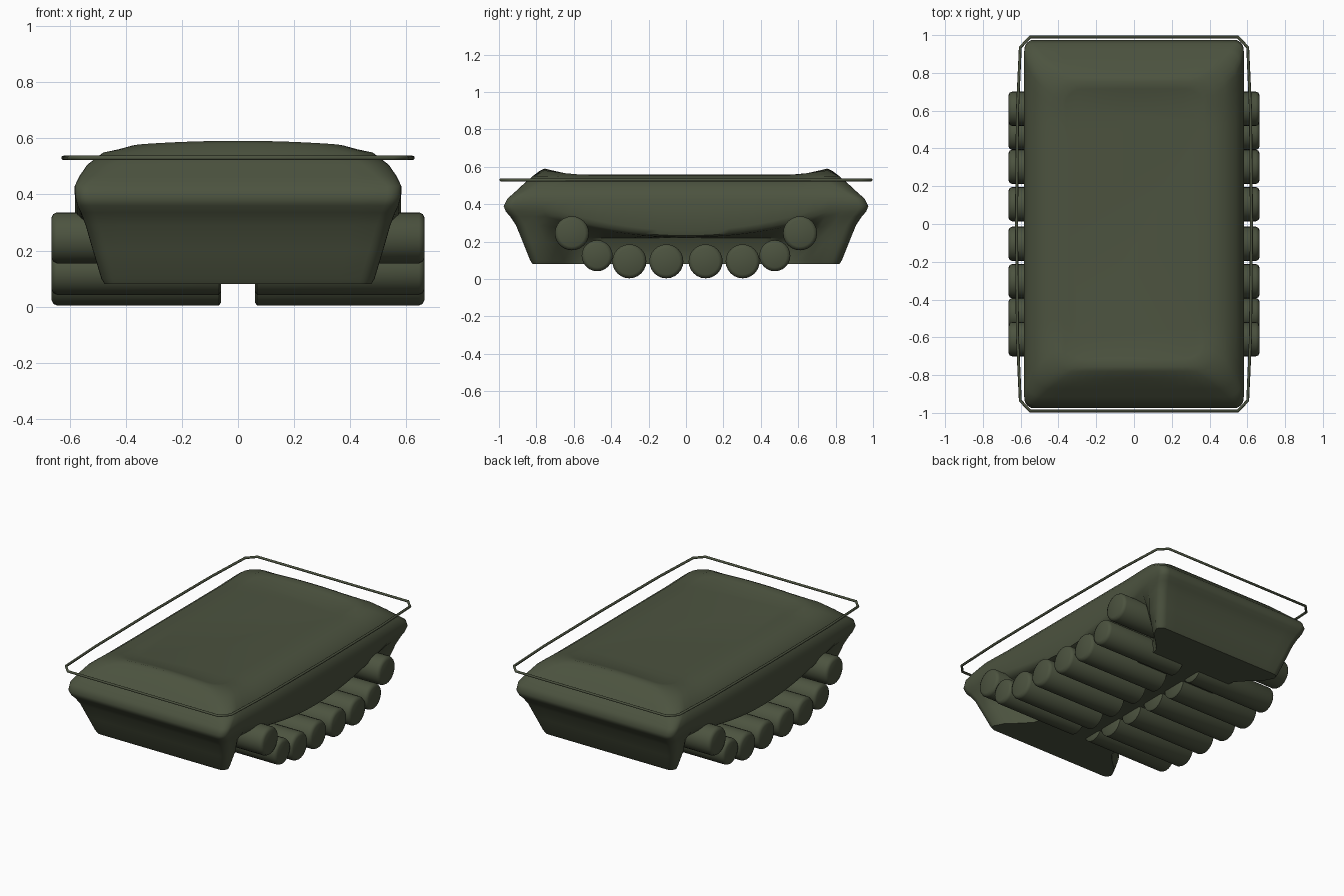
import bpy, bmesh, math

if "Cube" in bpy.data.objects:
    bpy.data.objects.remove(bpy.data.objects["Cube"])

green = bpy.data.materials.new("dark olive green")
green.diffuse_color = (0.072, 0.086, 0.050, 1)
green.use_nodes = True
green.node_tree.nodes["Principled BSDF"].inputs["Base Color"].default_value = green.diffuse_color


def finish(name, bm, angle):
    bmesh.ops.recalc_face_normals(bm, faces=bm.faces)
    me = bpy.data.meshes.new(name)
    bm.to_mesh(me)
    bm.free()
    me.materials.append(green)
    me.shade_smooth()
    me.set_sharp_from_angle(angle=math.radians(angle))
    ob = bpy.data.objects.new(name, me)
    bpy.context.collection.objects.link(ob)
    return ob


def smooth(a, b, v):
    t = max(0, min(1, (v - a) / (b - a)))
    return t * t * (3 - 2 * t)


def outline(w, l, r, side=24, corner=6, end=12):
    """Quarter-symmetric rounded rectangle as a list of (x, y)."""
    pts = []
    for i in range(side):
        pts.append((w, -(l - r) + 2 * (l - r) * i / side))
    for i in range(corner):
        a = math.pi / 2 * i / corner
        pts.append((w - r + r * math.cos(a), l - r + r * math.sin(a)))
    for i in range(end):
        pts.append((w - r - 2 * (w - r) * i / end, l))
    for i in range(corner):
        a = math.pi / 2 * (1 + i / corner)
        pts.append((-(w - r) + r * math.cos(a), l - r + r * math.sin(a)))
    n = len(pts)
    return pts + [(-x, -y) for x, y in pts[:n]]


# hull levels: end height, half length, half width, corner radius,
#              middle height, middle half width, blend kind
levels = [
    (0.08, 0.820, 0.475, 0.04, 0.08, 0.30, "recess"),
    (0.10, 0.833, 0.487, 0.05, 0.10, 0.30, "recess"),
    (0.20, 0.873, 0.517, 0.05, 0.16, 0.31, "recess"),
    (0.29, 0.910, 0.543, 0.05, 0.22, 0.34, "recess"),
    (0.335, 0.940, 0.560, 0.05, 0.223, 0.54, "arc"),
    (0.36, 0.963, 0.572, 0.05, 0.232, 0.570, "arc"),
    (0.39, 0.975, 0.580, 0.05, 0.26, 0.580, "arc"),
    (0.43, 0.955, 0.582, 0.05, 0.42, 0.582, "arc"),
    (0.465, 0.915, 0.565, 0.07, 0.465, 0.565, "top"),
    (0.505, 0.872, 0.538, 0.09, 0.50, 0.538, "top"),
    (0.55, 0.820, 0.480, 0.10, 0.54, 0.480, "top"),
    (0.58, 0.780, 0.430, 0.10, 0.552, 0.430, "top"),
    (0.591, 0.755, 0.390, 0.10, 0.557, 0.390, "top"),
    (0.583, 0.715, 0.370, 0.10, 0.558, 0.370, "top"),
    (0.558, 0.610, 0.340, 0.08, 0.558, 0.340, "top"),
]

# hull, lofted upward through the levels
bm = bmesh.new()
rings = []
for z1, l, w, r, z0, w0, kind in levels:
    ring = []
    for x, y in outline(w, l, r):
        a = abs(y)
        if kind == "recess":
            t = smooth(0.55, 0.78, a)
        elif kind == "arc":
            t = min(1, (a / 0.75) ** 2)
        else:
            t = smooth(0.55, 0.75, a)
        z = z0 + (z1 - z0) * t
        if z1 > 0.57:
            z -= 0.018 * t * (x / 0.42) ** 2
        ring.append(bm.verts.new((x * (w0 + (w - w0) * t) / w, y, z)))
    rings.append(ring)
for lo, hi in zip(rings, rings[1:]):
    n = len(lo)
    for i in range(n):
        j = (i + 1) % n
        bm.faces.new((lo[i], lo[j], hi[j], hi[i]))
bm.faces.new(rings[0][::-1])
bm.faces.new(rings[-1])
finish("hull", bm, 50)


# track rollers on both sides
def roller(name, side, y, z, r):
    bm = bmesh.new()
    rad = [(0.06, r - 0.012), (0.068, r), (0.645, r), (0.658, r - 0.006), (0.665, r - 0.02)]
    n = 24
    loops = []
    for x, q in rad:
        loops.append([bm.verts.new((side * x, y + q * math.cos(2 * math.pi * i / n),
                                    z + q * math.sin(2 * math.pi * i / n))) for i in range(n)])
    for a, b in zip(loops, loops[1:]):
        for i in range(n):
            j = (i + 1) % n
            bm.faces.new((a[i], a[j], b[j], b[i]))
    bm.faces.new(loops[0])
    bm.faces.new(loops[-1])
    finish(name, bm, 50)


spots = [(0.105, 0.095, 0.091), (0.303, 0.095, 0.091), (0.475, 0.125, 0.083), (0.61, 0.245, 0.091)]
for side in (-1, 1):
    for end in (-1, 1):
        for k, (y, z, r) in enumerate(spots):
            label = ("left" if side < 0 else "right") + ("_front" if end < 0 else "_rear")
            roller(f"{label}_roller_{k + 1}", side, end * y, z, r)

# thin rail loop around the top: square tube swept round the outline
q = [(0.622, 0.0), (0.617, 0.6), (0.602, 0.935), (0.55, 0.99)]
half = [(x, y) for x, y in q] + [(-x, y) for x, y in q[::-1]]
path = half + [(-x, -y) for x, y in half[1:-1]]
curve = bpy.data.curves.new("top_rail", "CURVE")
curve.dimensions = "3D"
curve.bevel_depth = 0.008
curve.bevel_resolution = 2
sp = curve.splines.new("POLY")
sp.points.add(len(path) - 1)
for p, (x, y) in zip(sp.points, path):
    p.co = (x, y, 0.53, 1)
sp.use_cyclic_u = True
curve.materials.append(green)
rail = bpy.data.objects.new("top_rail", curve)
bpy.context.collection.objects.link(rail)
